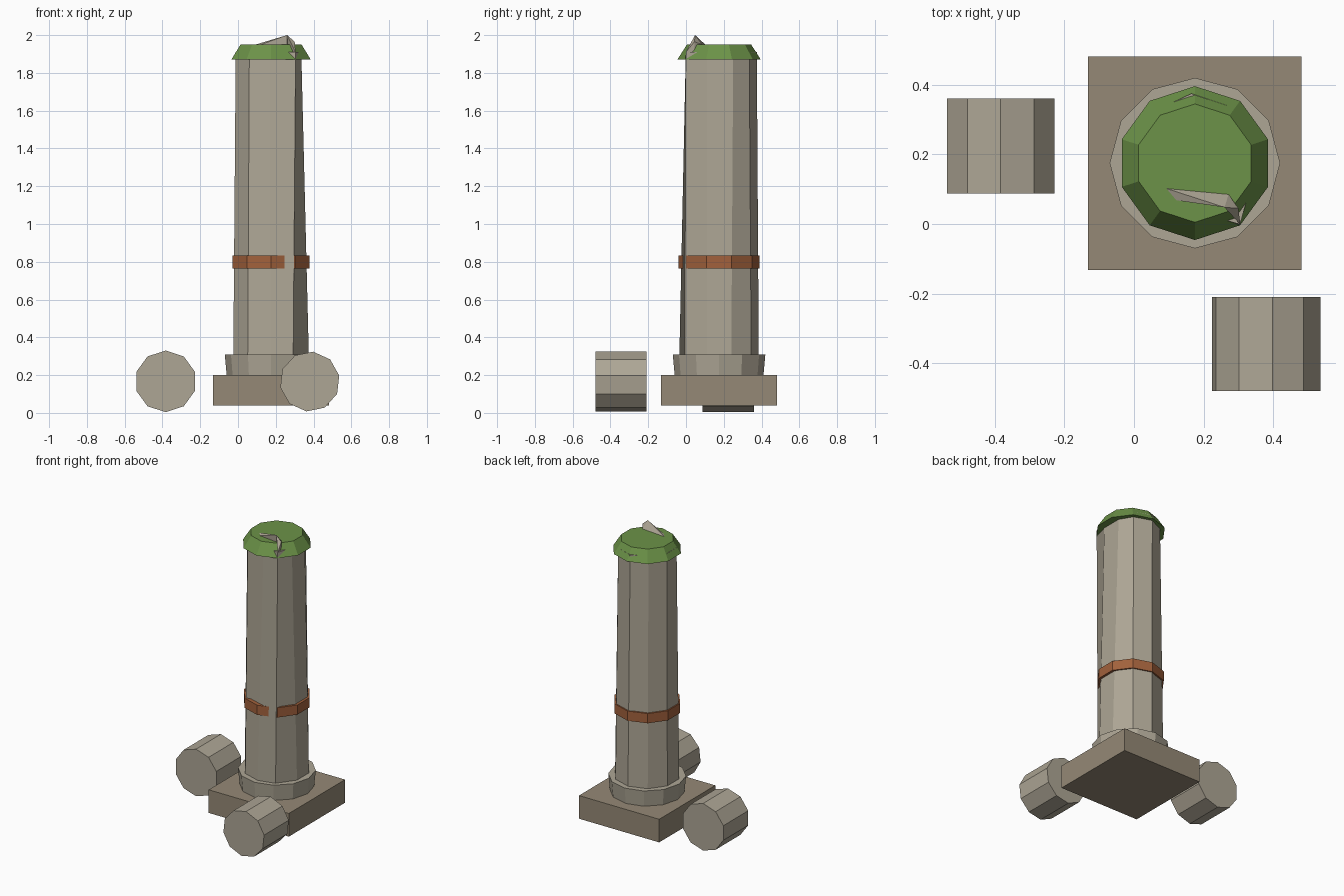
import bpy, bmesh, math
from mathutils import Vector

if "Cube" in bpy.data.objects:
    bpy.data.objects.remove(bpy.data.objects["Cube"])

CX = CY = 0.175  # column axis


def material(name, rgb):
    m = bpy.data.materials.new(name)
    m.diffuse_color = (*rgb, 1)
    m.use_nodes = True
    m.node_tree.nodes["Principled BSDF"].inputs["Base Color"].default_value = m.diffuse_color
    return m


STONE = material("stone", (0.42, 0.38, 0.30))
PLINTH = material("dark_stone", (0.30, 0.25, 0.18))
RUST = material("rust", (0.36, 0.12, 0.045))
MOSS = material("moss", (0.15, 0.29, 0.065))


def finish(name, bm, mat):
    bmesh.ops.recalc_face_normals(bm, faces=bm.faces)
    me = bpy.data.meshes.new(name)
    bm.to_mesh(me)
    bm.free()
    me.materials.append(mat)
    ob = bpy.data.objects.new(name, me)
    bpy.context.collection.objects.link(ob)
    return ob


def ring(n, r, z, start):
    """Regular polygon of points around the column axis."""
    return [(CX + r * math.cos(math.radians(start) + k * math.tau / n),
             CY + r * math.sin(math.radians(start) + k * math.tau / n), z) for k in range(n)]


def loft(name, low, high, mat):
    """Closed solid between two point loops of equal length."""
    bm = bmesh.new()
    a = [bm.verts.new(p) for p in low]
    b = [bm.verts.new(p) for p in high]
    n = len(a)
    for i in range(n):
        j = (i + 1) % n
        bm.faces.new((a[i], a[j], b[j], b[i]))
    bm.faces.new(a[::-1])
    bm.faces.new(b)
    return finish(name, bm, mat)


def hull(name, points, mat):
    bm = bmesh.new()
    for p in points:
        bm.verts.new(p)
    res = bmesh.ops.convex_hull(bm, input=bm.verts)
    junk = [v for v in res["geom_interior"] if isinstance(v, bmesh.types.BMVert)]
    bmesh.ops.delete(bm, geom=junk, context='VERTS')
    return finish(name, bm, mat)


# Square plinth and flared base moulding
loft("plinth", ring(4, 0.307 * math.sqrt(2), 0.04, 45), ring(4, 0.307 * math.sqrt(2), 0.20, 45), PLINTH)
loft("base_moulding", ring(12, 0.235, 0.20, 0), ring(12, 0.245, 0.31, 0), STONE)

# Weathered ten-sided shaft: regular foot, uneven top
foot = ring(10, 0.21, 0.31, 18)
foot[8] = (0.292, -0.006, 0.31)
top = [(0.335, 0.25), (0.285, 0.335), (0.165, 0.375), (0.06, 0.325), (-0.012, 0.225),
       (-0.012, 0.12), (0.06, 0.02), (0.17, 0.037), (0.305, -0.001), (0.335, 0.11)]
loft("shaft", foot, [(x, y, 1.91) for x, y in top], STONE)

# Broken stone spike that shows through the moss
hull("broken_ridge", [(0.093, 0.102, 1.95), (0.122, 0.068, 1.95), (0.272, 0.085, 1.95),
                      (0.26, 0.048, 2.0), (0.26, 0.052, 1.9), (0.10, 0.10, 1.9)], STONE)
hull("broken_corner", [(0.305, -0.001, 1.91), (0.26, 0.048, 2.0), (0.30, 0.045, 1.965),
                       (0.272, 0.085, 1.95), (0.26, 0.07, 1.9), (0.30, 0.045, 1.9)], STONE)

# Rusty band and moss cap
loft("rust_band", ring(10, 0.215, 0.765, 18), ring(10, 0.215, 0.832, 18), RUST)
loft("moss_cap", ring(10, 0.221, 1.87, 18), ring(10, 0.17, 1.95, 18), MOSS)


# Fallen column drums lying along y
def drum(name, x, z, y0, y1, r, start):
    pts = [(x + (px - CX), z + (py - CY)) for px, py, _ in ring(10, r, 0, start)]
    loft(name, [(px, y0, pz) for px, pz in pts], [(px, y1, pz) for px, pz in pts], STONE)


drum("fallen_drum_left", -0.383, 0.167, 0.088, 0.36, 0.163, 18)
drum("fallen_drum_front", 0.38, 0.166, -0.48, -0.21, 0.159, 11.5)
